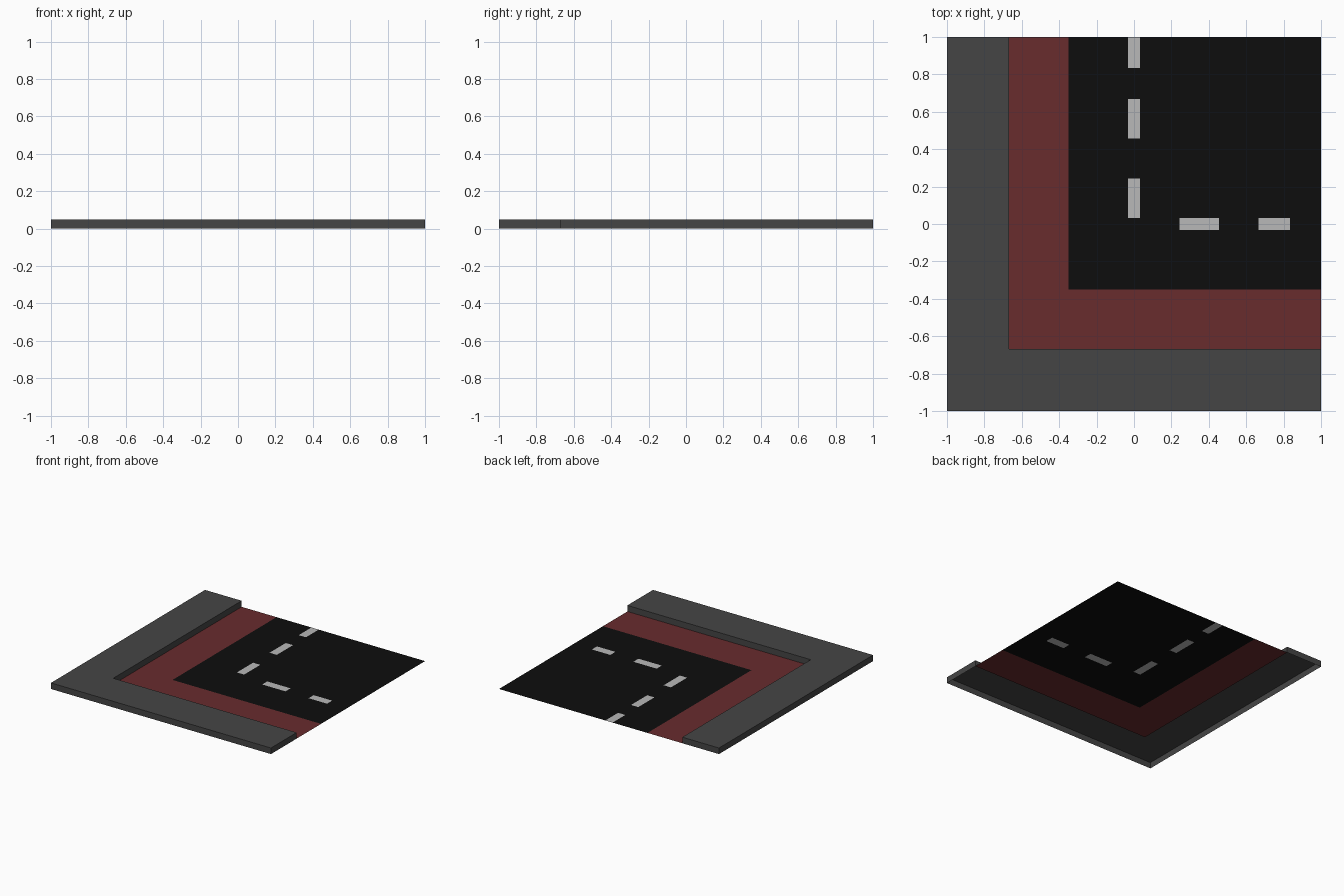
import bpy, bmesh

if "Cube" in bpy.data.objects:
    bpy.data.objects.remove(bpy.data.objects["Cube"])

H = 0.05      # pavement height
KERB = -0.667  # inner edge of pavement
ROAD = -0.35   # inner edge of red lane
W = 0.033      # half width of a lane dash


def material(name, rgb):
    m = bpy.data.materials.new(name)
    m.diffuse_color = (*rgb, 1)
    m.use_nodes = True
    m.node_tree.nodes["Principled BSDF"].inputs["Base Color"].default_value = m.diffuse_color
    return m


def make_object(name, bm, mat):
    bmesh.ops.remove_doubles(bm, verts=bm.verts, dist=1e-5)
    me = bpy.data.meshes.new(name)
    bm.to_mesh(me)
    bm.free()
    me.materials.append(mat)
    ob = bpy.data.objects.new(name, me)
    bpy.context.collection.objects.link(ob)
    return ob


def rect(bm, x0, x1, y0, y1):
    bm.faces.new([bm.verts.new((x, y, 0)) for x, y in
                  ((x0, y0), (x1, y0), (x1, y1), (x0, y1))])


def corner_outline(a, b):
    # L-shaped band along the left and front edges, from a to b
    return [(a, a), (1, a), (1, b), (b, b), (b, 1), (a, 1)]


grey = material("pavement_grey", (0.06, 0.06, 0.06))
red = material("lane_red", (0.14, 0.025, 0.027))
black = material("asphalt_black", (0.004, 0.004, 0.004))
white = material("dash_white", (0.48, 0.48, 0.48))

# Raised pavement: top and walls, open underneath
bm = bmesh.new()
pts = corner_outline(-1, KERB)
low = [bm.verts.new((x, y, 0)) for x, y in pts]
top = [bm.verts.new((x, y, H)) for x, y in pts]
bm.faces.new(top)
for i in range(len(pts)):
    j = (i + 1) % len(pts)
    bm.faces.new((low[i], low[j], top[j], top[i]))
make_object("pavement", bm, grey)

# Red cycle lane
bm = bmesh.new()
bm.faces.new([bm.verts.new((x, y, 0)) for x, y in corner_outline(KERB, ROAD)])
make_object("cycle_lane", bm, red)

# Lane dashes (x0, x1, y0, y1), flush with the road
dashes = [(-W, W, a, b) for a, b in ((W, 0.243), (0.457, 0.667), (0.835, 1))]
dashes += [(a, b, -W, W) for a, b in ((0.243, 0.455), (0.665, 0.833))]

# Road surface, divided so that the dashes fit into openings
xs = sorted({ROAD, 1} | {v for d in dashes for v in d[:2]})
ys = sorted({ROAD, 1} | {v for d in dashes for v in d[2:]})
road, paint = bmesh.new(), bmesh.new()
for x0, x1 in zip(xs, xs[1:]):
    for y0, y1 in zip(ys, ys[1:]):
        cx, cy = (x0 + x1) / 2, (y0 + y1) / 2
        if not any(a < cx < b and c < cy < d for a, b, c, d in dashes):
            rect(road, x0, x1, y0, y1)
for d in dashes:
    rect(paint, *d)
make_object("road", road, black)
make_object("lane_dashes", paint, white)
